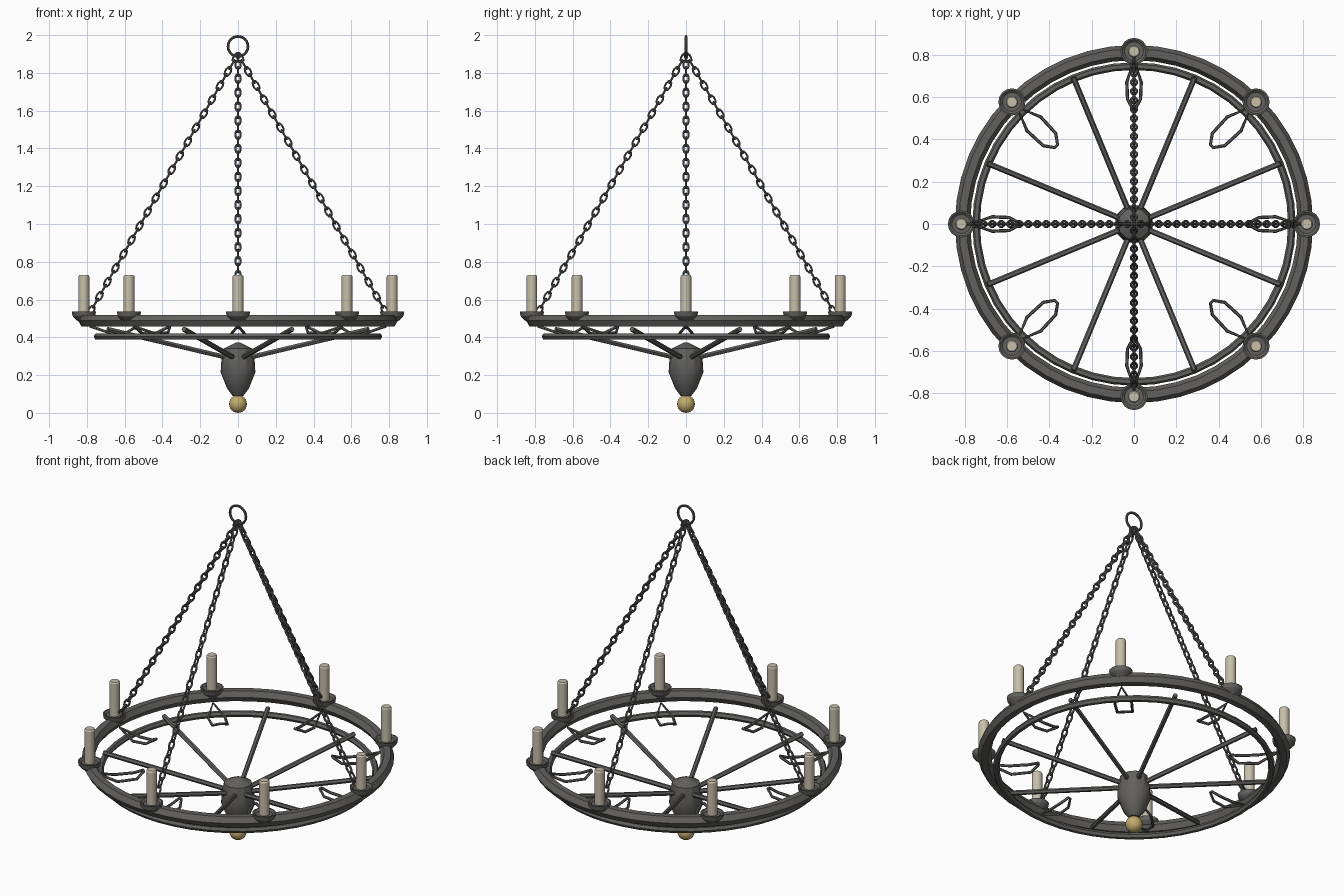
import bpy
import math
from mathutils import Vector

cube = bpy.data.objects.get("Cube")
if cube:
    bpy.data.objects.remove(cube, do_unlink=True)


def material(name, rgb):
    m = bpy.data.materials.new(name)
    m.use_nodes = True
    m.diffuse_color = (*rgb, 1)
    m.node_tree.nodes["Principled BSDF"].inputs["Base Color"].default_value = (*rgb, 1)
    return m


IRON = material("dark iron", (0.122, 0.119, 0.112))
WAX = material("candle wax", (0.57, 0.52, 0.40))
GOLD = material("brass", (0.54, 0.41, 0.15))


def finish(obj, name, mat):
    obj.name = name
    obj.data.materials.clear()
    obj.data.materials.append(mat)
    bpy.ops.object.select_all(action="DESELECT")
    obj.select_set(True)
    bpy.context.view_layer.objects.active = obj
    if obj.type == "CURVE":
        bpy.ops.object.convert(target="MESH")
    bpy.ops.object.shade_smooth_by_angle(angle=math.radians(28))


def wires(name, paths, radius, cyclic):
    """Six-sided bars following a list of point paths."""
    cu = bpy.data.curves.new(name, "CURVE")
    cu.dimensions = "3D"
    cu.bevel_depth = radius
    cu.bevel_resolution = 1
    cu.use_fill_caps = True
    for path in paths:
        sp = cu.splines.new("POLY")
        sp.points.add(len(path) - 1)
        for p, co in zip(sp.points, path):
            p.co = (*co, 1)
        sp.use_cyclic_u = cyclic
    obj = bpy.data.objects.new(name, cu)
    bpy.context.collection.objects.link(obj)
    finish(obj, name, IRON)


def lathe(name, profile, sides, mat, centre=(0, 0)):
    """Spin (radius, height) points around a vertical axis."""
    verts, faces = [], []
    for r, z in profile:
        for i in range(sides):
            a = math.tau * i / sides
            verts.append((centre[0] + r * math.cos(a), centre[1] + r * math.sin(a), z))
    for k in range(len(profile) - 1):
        for i in range(sides):
            j = (i + 1) % sides
            faces.append((k * sides + i, k * sides + j, (k + 1) * sides + j, (k + 1) * sides + i))
    last = (len(profile) - 1) * sides
    faces += [tuple(reversed(range(sides))), tuple(range(last, last + sides))]
    me = bpy.data.meshes.new(name)
    me.from_pydata(verts, [], faces)
    obj = bpy.data.objects.new(name, me)
    bpy.context.collection.objects.link(obj)
    finish(obj, name, mat)


def torus(name, z, major, minor, segments, sides, tilt=0):
    bpy.ops.mesh.primitive_torus_add(location=(0, 0, z), rotation=(tilt, 0, 0), major_radius=major,
                                     minor_radius=minor, major_segments=segments, minor_segments=sides)
    finish(bpy.context.object, name, IRON)


def polar(r, a, z, t=0):
    """Point at radius r, angle a, shifted sideways by t."""
    return Vector((r * math.cos(a) - t * math.sin(a), r * math.sin(a) + t * math.cos(a), z))


# Rings
torus("upper_ring", 0.488, 0.81, 0.036, 48, 6)
torus("lower_ring", 0.404, 0.746, 0.018, 48, 6)
torus("hanging_ring", 1.94, 0.053, 0.007, 24, 8, math.pi / 2)

# Hub and ball finial
lathe("hub", [(0.028, 0.09), (0.058, 0.13), (0.092, 0.215), (0.088, 0.28),
              (0.076, 0.34), (0.04, 0.358), (0.01, 0.373)], 12, IRON)
bpy.ops.mesh.primitive_uv_sphere_add(segments=20, ring_count=12, radius=0.047, location=(0, 0, 0.047))
finish(bpy.context.object, "ball_finial", GOLD)

# Spokes, half a step away from the candles
step = math.tau / 8
wires("spokes", [[polar(0.04, (k + 0.5) * step, 0.288), polar(0.748, (k + 0.5) * step, 0.443)]
                 for k in range(8)], 0.0135, False)

# Candles, drip cups and hook loops
hooks = []
for k in range(8):
    a = k * step
    spot = polar(0.816, a, 0)[:2]
    lathe(f"drip_cup_{k + 1}", [(0.03, 0.485), (0.045, 0.495), (0.06, 0.513), (0.064, 0.536),
                                (0.056, 0.536), (0.045, 0.527)], 16, IRON, spot)
    lathe(f"candle_{k + 1}", [(0.029, 0.52), (0.029, 0.722), (0.024, 0.73)], 14, WAX, spot)
    wide, tip = (0.046, 0.515) if k % 2 else (0.034, 0.54)
    side = [(0.67, wide, 0.42), (tip + 0.05, wide * 0.9, 0.425), (tip + 0.005, wide * 0.2, 0.452)]
    loop = [polar(0.78, a, 0.458)]
    loop += [polar(r, a, z, t) for r, t, z in side]
    loop += [polar(r, a, z, -t) for r, t, z in reversed(side)]
    hooks.append(loop)
wires("hook_loops", hooks, 0.008, True)

# Chains of alternating oval links
LINKS = 37
TURNS = [math.tau * n / 10 for n in range(10)]
for c in range(4):
    a = c * math.pi / 2
    low, high = polar(0.787, a, 0.525), Vector((0, 0, 1.9))
    along = (high - low).normalized()
    across = polar(0, a, 0, 1)
    normal = along.cross(across)
    links = []
    for i in range(LINKS):
        mid = low.lerp(high, (i + 0.5) / LINKS)
        flat = across if i % 2 else normal
        links.append([mid + along * 0.0275 * math.cos(q) + flat * 0.0145 * math.sin(q) for q in TURNS])
    wires(f"chain_{c + 1}", links, 0.006, True)
